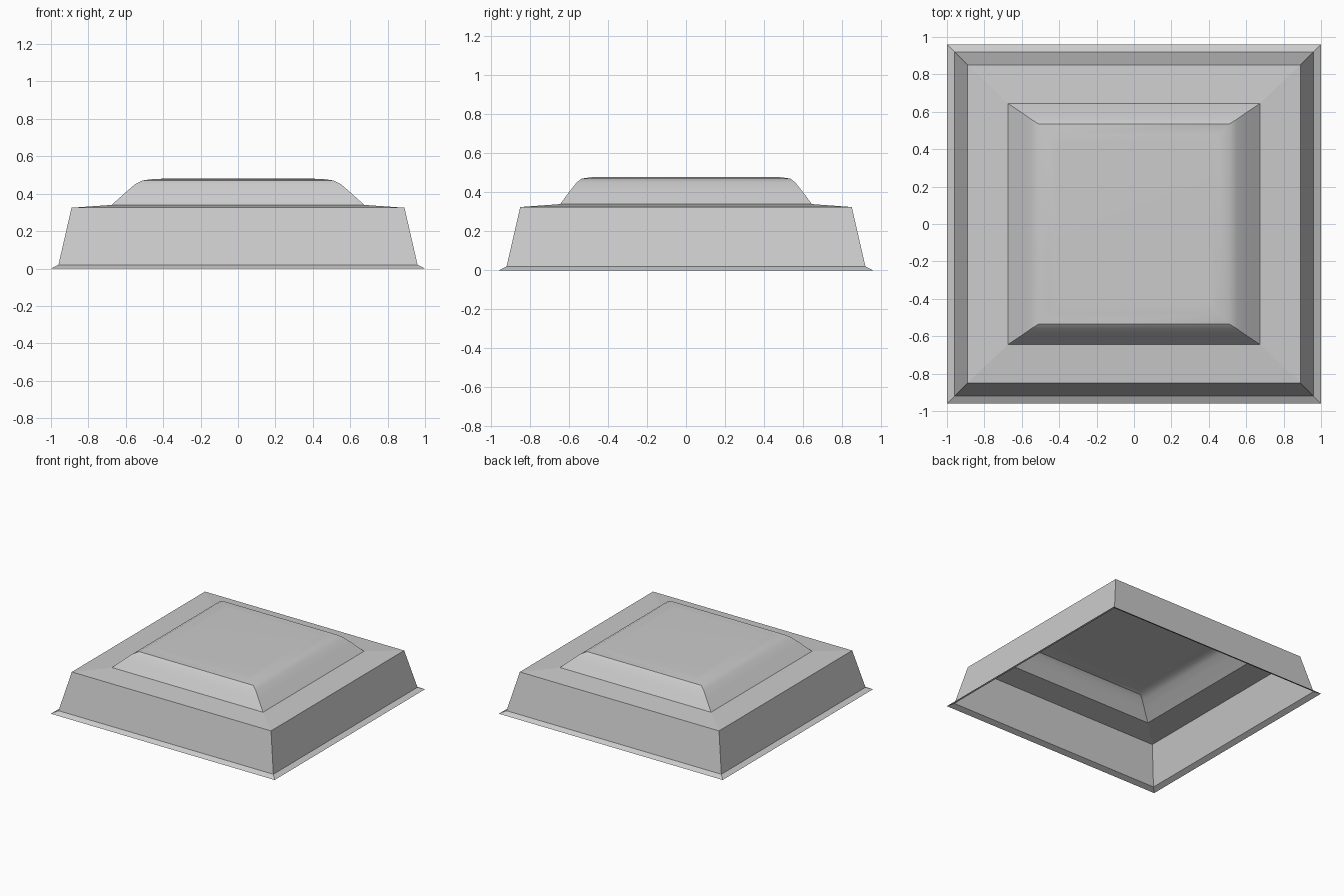
import bpy
import bmesh
import math

cube = bpy.data.objects.get("Cube")
if cube:
    bpy.data.objects.remove(cube, do_unlink=True)

grey = bpy.data.materials.new("light_grey")
grey.use_nodes = True
colour = (0.6, 0.6, 0.6, 1)
grey.diffuse_color = colour
grey.node_tree.nodes["Principled BSDF"].inputs["Base Color"].default_value = colour


def stepped_shell(name, rings, capped=False):
    """Bridge rectangular rings (half width, half depth, height) into an open shell."""
    bm = bmesh.new()
    loops = [[bm.verts.new((sx * w, sy * d, z))
              for sx, sy in ((-1, -1), (1, -1), (1, 1), (-1, 1))]
             for w, d, z in rings]
    for low, high in zip(loops, loops[1:]):
        for i in range(4):
            j = (i + 1) % 4
            bm.faces.new((low[i], low[j], high[j], high[i]))
    if capped:
        bm.faces.new(loops[-1])
    mesh = bpy.data.meshes.new(name)
    bm.to_mesh(mesh)
    bm.free()
    mesh.materials.append(grey)
    obj = bpy.data.objects.new(name, mesh)
    bpy.context.collection.objects.link(obj)
    return obj


# Flared rim, sloping walls and the shallow shoulder, open underneath
rim = (0.96, 0.92, 0.02)
wall_top = (0.89, 0.85, 0.325)
dome_base = (0.675, 0.645, 0.34)
stepped_shell("bottom_rim", [(1, 0.96, 0), rim])
stepped_shell("side_walls", [rim, wall_top])
stepped_shell("shoulder", [wall_top, dome_base])

# Raised centre panel with softly rounded edges
dome = stepped_shell("raised_panel", [
    dome_base, (0.6, 0.595, 0.408), (0.55, 0.56, 0.451),
    (0.51, 0.535, 0.471), (0.45, 0.475, 0.479), (0.41, 0.435, 0.48)], capped=True)
bpy.ops.object.select_all(action="DESELECT")
dome.select_set(True)
bpy.context.view_layer.objects.active = dome
bpy.ops.object.shade_smooth_by_angle(angle=math.radians(30))
